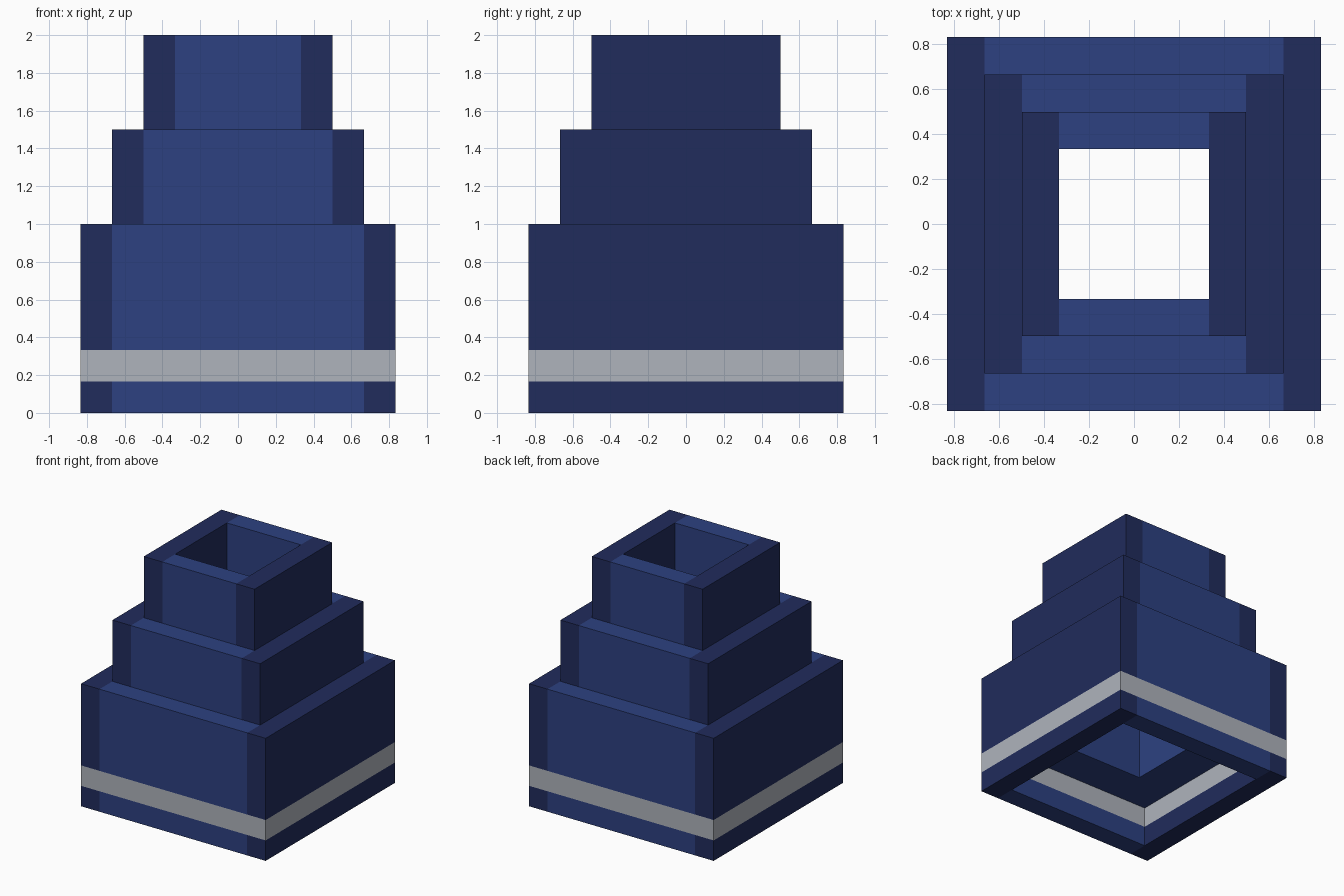
import bpy
import bmesh

cube = bpy.data.objects.get("Cube")
if cube:
    bpy.data.objects.remove(cube, do_unlink=True)

UNIT = 1 / 6  # wall thickness; all profiles are measured in this unit


def material(name, r, g, b):
    mat = bpy.data.materials.new(name)
    mat.use_nodes = True
    mat.diffuse_color = (r, g, b, 1)
    mat.node_tree.nodes["Principled BSDF"].inputs["Base Color"].default_value = (r, g, b, 1)
    return mat


MATERIALS = [
    material("blue", 0.026, 0.053, 0.22),
    material("navy", 0.015, 0.025, 0.107),
    material("light_grey", 0.43, 0.456, 0.503),
]


def square_tier(name, profiles, side_start):
    """Sweep (radius, height) profiles round a square; sides beyond side_start are navy."""
    bm = bmesh.new()
    for profile in profiles:
        loops = []
        for radius, height in profile:
            r, z = radius * UNIT, height * UNIT
            loops.append([bm.verts.new((sx * r, sy * r, z))
                          for sx, sy in ((-1, -1), (1, -1), (1, 1), (-1, 1))])
        for low, high in zip(loops, loops[1:]):
            for i in range(4):
                j = (i + 1) % 4
                bm.faces.new((low[i], low[j], high[j], high[i]))

    # Cut along the edges of the navy side walls
    split = side_start * UNIT
    for x in (-split, split):
        geom = bm.verts[:] + bm.edges[:] + bm.faces[:]
        bmesh.ops.bisect_plane(bm, geom=geom, dist=1e-5, plane_co=(x, 0, 0), plane_no=(1, 0, 0))

    bm.normal_update()
    for face in bm.faces:
        centre = face.calc_center_median()
        face.material_index = 1 if abs(centre.x) > split - 0.001 else 0
        # Light band round the base
        if abs(face.normal.z) < 0.5 and UNIT < centre.z < 2 * UNIT:
            face.material_index = 2

    mesh = bpy.data.meshes.new(name)
    bm.to_mesh(mesh)
    bm.free()
    for mat in MATERIALS:
        mesh.materials.append(mat)
    obj = bpy.data.objects.new(name, mesh)
    bpy.context.collection.objects.link(obj)


# Base: shaft, recessed underside, foot rim, banded outer wall, top ledge
square_tier("base_tier", [[(2, 6), (2, 2), (4, 2), (4, 1), (4, 0), (5, 0),
                           (5, 1), (5, 2), (5, 6), (4, 6)]], 4)
# Middle: shaft, then outer wall and ledge
square_tier("middle_tier", [[(2, 9), (2, 6)], [(4, 6), (4, 9), (3, 9)]], 3)
# Top: shaft, then outer wall and open rim
square_tier("top_tier", [[(2, 12), (2, 9)], [(3, 9), (3, 12), (2, 12)]], 2)
